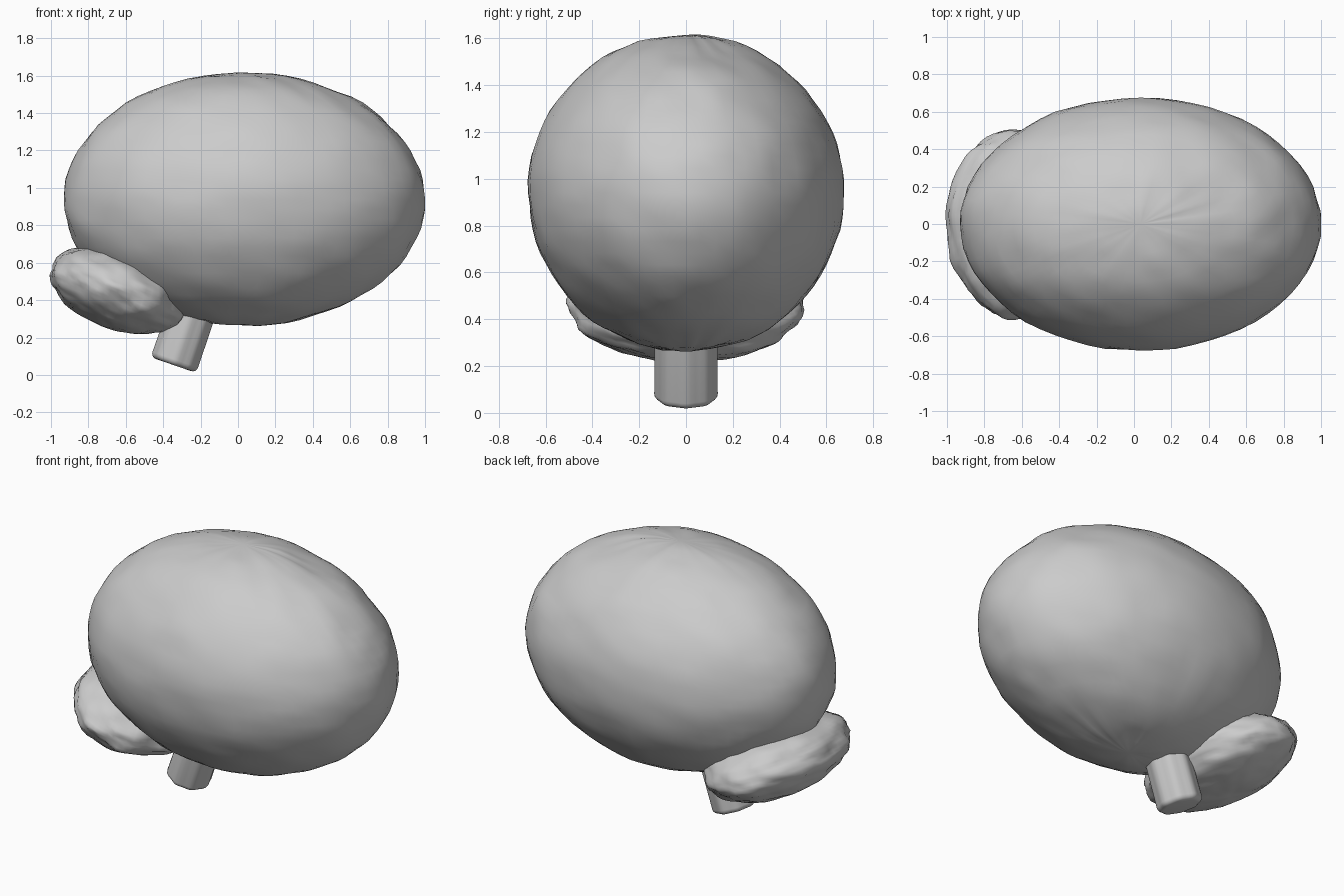
import bpy, bmesh, math
from mathutils import Vector, Matrix, noise

cube = bpy.data.objects.get("Cube")
if cube:
    bpy.data.objects.remove(cube, do_unlink=True)

# One plain material for every part
grey = bpy.data.materials.new("soft grey")
grey.use_nodes = True
colour = (0.6, 0.6, 0.6, 1)
grey.diffuse_color = colour
grey.node_tree.nodes["Principled BSDF"].inputs["Base Color"].default_value = colour


def finish(name, bm, angle):
    mesh = bpy.data.meshes.new(name)
    bm.to_mesh(mesh)
    bm.free()
    obj = bpy.data.objects.new(name, mesh)
    bpy.context.collection.objects.link(obj)
    mesh.materials.append(grey)
    bpy.ops.object.select_all(action='DESELECT')
    obj.select_set(True)
    bpy.context.view_layer.objects.active = obj
    bpy.ops.object.shade_smooth_by_angle(angle=math.radians(angle))
    return obj


def lumpy_ball(name, centre, radii, tilt, shape):
    """Ellipsoid whose unit directions are scaled by shape(direction)."""
    bm = bmesh.new()
    bmesh.ops.create_uvsphere(bm, u_segments=64, v_segments=40, radius=1)
    for v in bm.verts:
        v.co = v.co * shape(v.co.normalized())
    place = (Matrix.Translation(centre) @ Matrix.Rotation(math.radians(tilt), 4, 'Y')
             @ Matrix.Diagonal((*radii, 1)))
    bmesh.ops.transform(bm, matrix=place, verts=bm.verts)
    return finish(name, bm, 60)


def cerebrum_shape(d):
    lumps = 0.012 * noise.noise(d * 3) + 0.010 * noise.noise(d * 7)
    # creases fanning out from the poles, deepest towards the left rear
    spin = math.atan2(d.y, d.x)
    ring = math.sqrt(max(0, 1 - d.z * d.z))
    fan = math.exp(-((ring - 0.3) / 0.2) ** 2)
    side = 0.4 + 0.6 * max(0, math.cos(spin - 0.5))
    creases = 0.010 * fan * side * noise.noise(Vector((math.cos(spin), math.sin(spin), 0)) * 5)
    # shallow hollow on the upper left
    hollow = Vector((0.42, 0.2, 0.88)).normalized()
    dent = 0.025 * math.exp(-((d - hollow).length / 0.16) ** 2)
    return 1 + lumps + creases - dent


def cerebellum_shape(d):
    lumps = 0.05 * noise.noise(d * 2.5) + 0.03 * noise.noise(d * 6)
    return 1 + lumps


lumpy_ball("cerebrum", (0.035, 0, 0.94), (0.965, 0.675, 0.675), 0, cerebrum_shape)
lumpy_ball("cerebellum", (-0.64, 0, 0.455), (0.375, 0.5, 0.215), 20, cerebellum_shape)

# Fluted, tilted brain stem with a rounded lower rim
bm = bmesh.new()
bmesh.ops.create_cone(bm, cap_ends=True, segments=40, radius1=0.132, radius2=0.128, depth=0.5)
for v in bm.verts:
    spin = math.atan2(v.co.y, v.co.x)
    flute = 1 + 0.03 * math.cos(8 * spin)
    v.co.x *= flute * 0.95
    v.co.y *= flute
rim = [e for e in bm.edges if all(v.co.z < 0 for v in e.verts)]
bmesh.ops.bevel(bm, geom=rim, offset=0.03, segments=4, profile=0.5, affect='EDGES')
place = (Matrix.Translation((-0.345, 0, 0.053)) @ Matrix.Rotation(math.radians(19), 4, 'Y')
         @ Matrix.Translation((0, 0, 0.25)))
bmesh.ops.transform(bm, matrix=place, verts=bm.verts)
finish("brain_stem", bm, 50)
